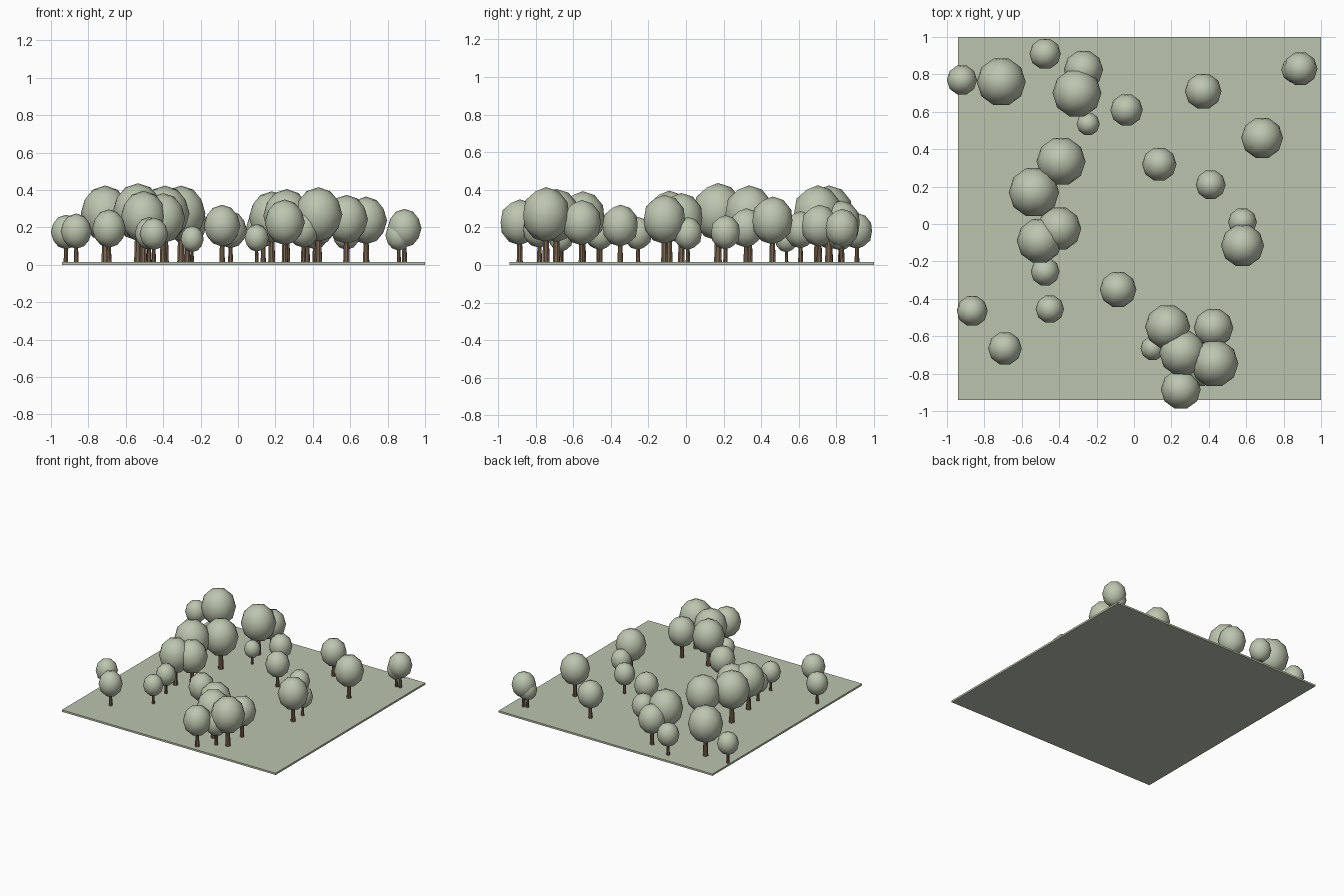
import bpy, math

if "Cube" in bpy.data.objects:
    bpy.data.objects.remove(bpy.data.objects["Cube"])

def material(name, rgb):
    m = bpy.data.materials.new(name)
    m.diffuse_color = (*rgb, 1)
    m.use_nodes = True
    m.node_tree.nodes["Principled BSDF"].inputs["Base Color"].default_value = m.diffuse_color
    return m

LEAF = material("pale leaf green", (0.51, 0.56, 0.43))
GRASS = material("pale grass green", (0.50, 0.55, 0.42))
BARK = material("bark brown", (0.20, 0.135, 0.085))

GROUND_TOP = 0.015

# x, y, crown radius of every tree
TREES = [
    (-0.92, 0.77, 0.081), (-0.71, 0.76, 0.131), (-0.475, 0.91, 0.084),
    (-0.27, 0.825, 0.105), (-0.305, 0.70, 0.131), (-0.245, 0.535, 0.062),
    (-0.04, 0.61, 0.087), (0.37, 0.71, 0.098), (0.89, 0.83, 0.091),
    (0.86, 0.825, 0.072), (0.685, 0.46, 0.112), (0.135, 0.32, 0.092),
    (0.41, 0.21, 0.08), (-0.39, 0.335, 0.131), (-0.535, 0.17, 0.135),
    (-0.40, -0.025, 0.118), (-0.505, -0.09, 0.122), (-0.475, -0.255, 0.077),
    (0.58, 0.01, 0.077), (0.58, -0.115, 0.115), (-0.085, -0.35, 0.098),
    (-0.865, -0.465, 0.083), (-0.45, -0.455, 0.076), (-0.69, -0.665, 0.09),
    (0.18, -0.55, 0.121), (0.425, -0.555, 0.106), (0.10, -0.665, 0.065),
    (0.26, -0.69, 0.125), (0.43, -0.745, 0.128), (0.25, -0.885, 0.107),
    (0.35, -0.78, 0.09),
]

# Ground slab
bpy.ops.mesh.primitive_cube_add(size=1, location=(0.03, 0.03, GROUND_TOP / 2))
slab = bpy.context.object
slab.name = "ground_slab"
slab.scale = (1.94, 1.94, GROUND_TOP)
slab.data.materials.append(GRASS)

# Shared meshes for a tree with crown radius 1
bpy.ops.mesh.primitive_ico_sphere_add(subdivisions=2, radius=1)
crown = bpy.context.object
bpy.ops.object.shade_smooth()
crown.data.materials.append(LEAF)
crown_mesh = crown.data

bpy.ops.mesh.primitive_cone_add(vertices=8, radius1=0.16, radius2=0.12, depth=1.2)
trunk = bpy.context.object
trunk.data.materials.append(BARK)
trunk_mesh = trunk.data

bpy.data.objects.remove(crown)
bpy.data.objects.remove(trunk)

def place(name, mesh, loc, scale, turn):
    ob = bpy.data.objects.new(name, mesh)
    bpy.context.collection.objects.link(ob)
    ob.location, ob.scale = loc, scale
    ob.rotation_euler.z = turn

# Trees: every part scales with the crown radius
for i, (x, y, r) in enumerate(TREES):
    turn = math.radians(18)
    place(f"tree_crown_{i + 1}", crown_mesh, (x, y, GROUND_TOP + 1.98 * r),
          (r, r, 1.14 * r), turn)
    place(f"tree_trunk_{i + 1}", trunk_mesh, (x, y, GROUND_TOP + 0.6 * r),
          (r, r, r), turn)
